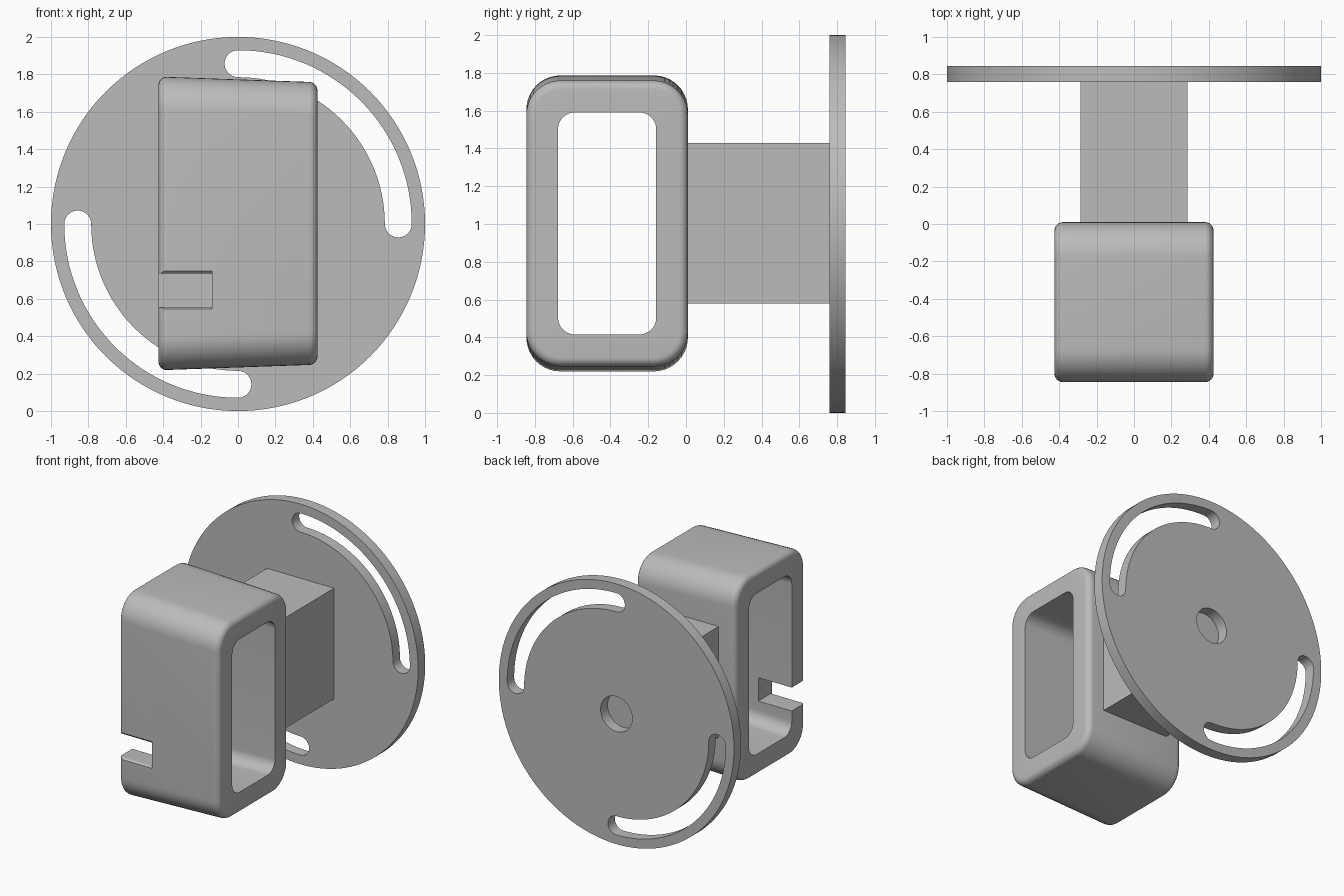
import bpy, bmesh, math
from math import cos, sin, pi

if "Cube" in bpy.data.objects:
    bpy.data.objects.remove(bpy.data.objects["Cube"], do_unlink=True)

grey = bpy.data.materials.new("plain grey")
grey.use_nodes = True
grey.diffuse_color = (0.5, 0.5, 0.5, 1)
grey.node_tree.nodes["Principled BSDF"].inputs["Base Color"].default_value = (0.5, 0.5, 0.5, 1)


def add_mesh(name, bm):
    bmesh.ops.recalc_face_normals(bm, faces=bm.faces)
    me = bpy.data.meshes.new(name)
    bm.to_mesh(me)
    bm.free()
    me.materials.append(grey)
    ob = bpy.data.objects.new(name, me)
    bpy.context.collection.objects.link(ob)
    return ob


def activate(ob):
    bpy.ops.object.select_all(action='DESELECT')
    ob.select_set(True)
    bpy.context.view_layer.objects.active = ob


def arc(cx, cy, r, a0, a1, n):
    return [(cx + r * cos(a0 + (a1 - a0) * i / n), cy + r * sin(a0 + (a1 - a0) * i / n))
            for i in range(n + 1)]


# Round plate: flat outline with a centre hole and two curved slots
def slot(start):
    r, w, end = 0.857, 0.072, start + pi / 2
    return (arc(0, 0, r + w, start, end, 32)
            + arc(r * cos(end), r * sin(end), w, end, end + pi, 12)[1:]
            + arc(0, 0, r - w, end, start, 32)[1:]
            + arc(r * cos(start), r * sin(start), w, start + pi, start + 2 * pi, 12)[1:-1])


outline = bpy.data.curves.new("round_plate", 'CURVE')
outline.dimensions = '2D'
outline.fill_mode = 'BOTH'
outline.extrude = 0.0425
for loop in (arc(0, 0, 1, 0, 2 * pi, 128)[:-1], arc(0, 0, 0.135, 0, 2 * pi, 48)[:-1],
             slot(0), slot(pi)):
    spline = outline.splines.new('POLY')
    spline.points.add(len(loop) - 1)
    for point, (x, y) in zip(spline.points, loop):
        point.co = (x, y, 0, 1)
    spline.use_cyclic_u = True
outline.materials.append(grey)
plate = bpy.data.objects.new("round_plate", outline)
bpy.context.collection.objects.link(plate)
plate.location = (0, 0.8025, 1)
plate.rotation_euler.x = pi / 2
activate(plate)
bpy.ops.object.convert(target='MESH')
bpy.ops.object.shade_smooth_by_angle(angle=math.radians(30))

# Square arm between the plate and the holder
bm = bmesh.new()
bmesh.ops.create_cube(bm, size=1)
for v in bm.verts:
    v.co = (v.co.x * 0.57, 0.37 + v.co.y * 0.78, 1.005 + v.co.z * 0.85)
add_mesh("arm", bm)


# Holder: rounded rectangular tube, slightly taller at its right end
def ring(bm, x, half_y, half_z, radius):
    half_z -= 0.03 * (x + 0.425) / 0.85
    points = []
    for k, (sy, sz) in enumerate(((1, 1), (-1, 1), (-1, -1), (1, -1))):
        points += arc(sy * (half_y - radius), sz * (half_z - radius), radius,
                      k * pi / 2, (k + 1) * pi / 2, 10)
    return [bm.verts.new((x, y - 0.4175, z + 1.003)) for y, z in points]


bm = bmesh.new()
end, fillet = 0.425, 0.045
stations = []
for side in (-1, 1):
    steps = [(side * (end - fillet + fillet * sin(a)), fillet * (1 - cos(a)))
             for a in (i * pi / 12 for i in range(7))]
    stations += steps[::-1] if side < 0 else steps
rings = [ring(bm, x, 0.4275 - d, 0.785 - d, 0.18 - d) for x, d in stations]
rings += [ring(bm, x, 0.26, 0.618, 0.09) for x in (end, -end)]
count = len(rings[0])
for a, b in zip(rings, rings[1:] + rings[:1]):
    for i in range(count):
        j = (i + 1) % count
        bm.faces.new((a[i], a[j], b[j], b[i]))
holder = add_mesh("holder", bm)

# Notch through the front wall, with a softened mouth
bm = bmesh.new()
profile = [(-1, 0.545), (-0.845, 0.545), (-0.83, 0.555), (-0.55, 0.555),
           (-0.55, 0.735), (-0.83, 0.735), (-0.845, 0.75), (-1, 0.75)]
face = bm.faces.new([bm.verts.new((-0.6, y, z)) for y, z in profile])
extruded = bmesh.ops.extrude_face_region(bm, geom=[face])["geom"]
bmesh.ops.translate(bm, vec=(0.46, 0, 0),
                    verts=[g for g in extruded if isinstance(g, bmesh.types.BMVert)])
cutter = add_mesh("notch_cutter", bm)
cutter.hide_render = True

cut = holder.modifiers.new("notch", 'BOOLEAN')
cut.operation = 'DIFFERENCE'
cut.solver = 'EXACT'
cut.object = cutter
activate(holder)
bpy.ops.object.modifier_apply(modifier=cut.name)
bpy.data.objects.remove(cutter, do_unlink=True)
bpy.ops.object.shade_smooth_by_angle(angle=math.radians(30))
